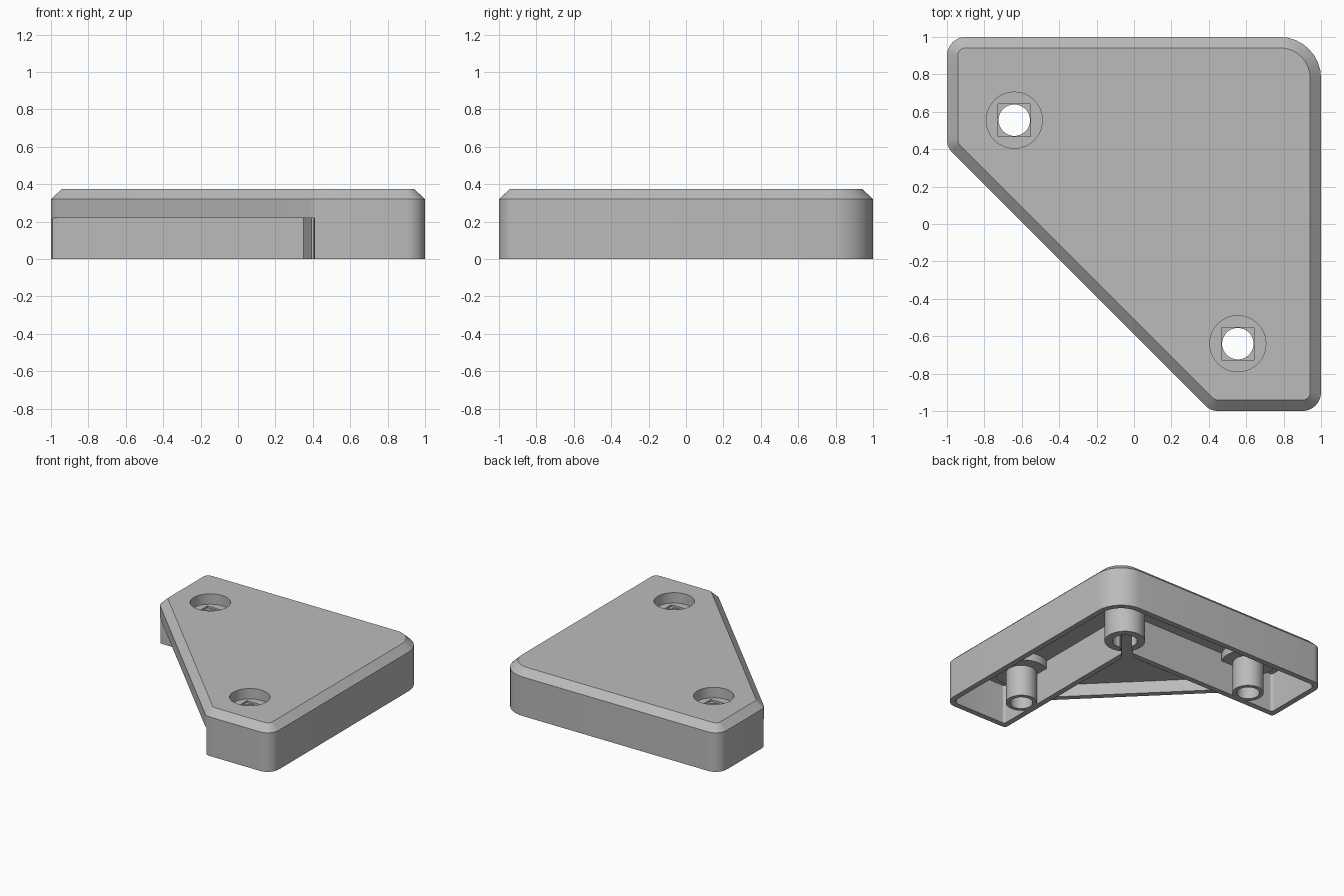
import bpy
import bmesh
import math
from mathutils import Vector

if "Cube" in bpy.data.objects:
    bpy.data.objects.remove(bpy.data.objects["Cube"], do_unlink=True)

WALL = 0.045      # shell thickness
TOP = 0.375
CEILING = 0.32    # underside of the top plate, also where the chamfer starts
SKIRT = 0.22      # lower edge of the diagonal skirt
INNER = 0.41      # inner faces of the two arms
SCREWS = [(-0.64, 0.555), (0.555, -0.64)]
CORNER = (0.555, 0.555)


def rounded(corners, inset=0.0, steps=8):
    """Counter-clockwise outline of (x, y, radius), moved inward and rounded."""
    pts = [Vector(c[:2]) for c in corners]
    n = len(pts)
    out = []
    moved = []
    for i in range(n):
        a = (pts[i] - pts[i - 1]).normalized()
        b = (pts[(i + 1) % n] - pts[i]).normalized()
        na, nb = Vector((-a.y, a.x)), Vector((-b.y, b.x))
        moved.append((pts[i] + inset * (na + nb) / (1 + na.dot(nb)), a, b))
    for (p, a, b), corner in zip(moved, corners):
        if corner[2] == 0:
            out.append(p)
            continue
        r = max(corner[2] - inset, 0.02)
        turn = a.angle(b)
        start = p - a * r * math.tan(turn / 2)
        normal = Vector((-a.y, a.x))
        for k in range(steps + 1):
            t = turn * k / steps
            out.append(start + r * (math.sin(t) * a + (1 - math.cos(t)) * normal))
    return out


def circle(centre, r, steps=48):
    return [Vector(centre) + r * Vector((math.cos(t), math.sin(t)))
            for t in (2 * math.pi * k / steps for k in range(steps))]


def rectangle(centre, w, h, angle=0.0):
    c, s = math.cos(angle), math.sin(angle)
    return [Vector(centre) + Vector((x * c - y * s, x * s + y * c))
            for x, y in ((-w, -h), (w, -h), (w, h), (-w, h))]


def solid(name, *sections):
    """Closed solid through (outline, z) sections with matching points."""
    bm = bmesh.new()
    rings = [[bm.verts.new((p.x, p.y, z)) for p in outline] for outline, z in sections]
    bm.faces.new(rings[0][::-1])
    bm.faces.new(rings[-1])
    for low, high in zip(rings, rings[1:]):
        for i in range(len(low)):
            j = (i + 1) % len(low)
            bm.faces.new((low[i], low[j], high[j], high[i]))
    mesh = bpy.data.meshes.new(name)
    bm.to_mesh(mesh)
    bm.free()
    obj = bpy.data.objects.new(name, mesh)
    bpy.context.collection.objects.link(obj)
    return obj


def prism(name, outline, z0, z1):
    return solid(name, (outline, z0), (outline, z1))


def cut(target, cutter):
    mod = target.modifiers.new("cut", 'BOOLEAN')
    mod.operation, mod.solver, mod.object = 'DIFFERENCE', 'EXACT', cutter
    bpy.context.view_layer.objects.active = target
    bpy.ops.object.modifier_apply(modifier=mod.name)
    bpy.data.objects.remove(cutter, do_unlink=True)


# Chamfered five-sided block
plan = [(1, 1, 0.22), (-1, 1, 0.1), (-1, INNER, 0.1), (INNER, -1, 0.1), (1, -1, 0.1)]
body = solid("corner_bracket", (rounded(plan), 0), (rounded(plan), CEILING),
             (rounded(plan, TOP - CEILING + 0.003), TOP))

# Free space below the diagonal skirt
cut(body, prism("skirt_cutter", rectangle((INNER - 1, INNER - 1), 1, 1), -0.2, SKIRT))

# Pocket behind the diagonal skirt
edge = INNER - 0.0015
tip = INNER - 1 + WALL * math.sqrt(2) - edge
pocket = prism("pocket_cutter", [Vector(p) for p in ((edge, edge), (tip, edge), (edge, tip))],
               -0.1, CEILING)

# L-shaped channel, leaving the screw posts standing
arms = [(1, 1, 0.22), (-1, 1, 0.1), (-1, INNER, 0.06), (INNER, INNER, 0),
        (INNER, -1, 0.06), (1, -1, 0.1)]
channel = prism("channel_cutter", rounded(arms, WALL), -0.1, CEILING)
for at in SCREWS:
    cut(channel, prism("post", circle(at, 0.115), -0.3, 1))
    for space in (channel, pocket):
        cut(space, prism("post_collar", circle(at, 0.2), 0.255, 1))
cut(channel, prism("corner_post", circle(CORNER, 0.15), -0.3, 1))
cut(body, channel)
cut(body, pocket)

# Screw holes with counterbore and shallow square seat
for at in SCREWS:
    cut(body, prism("counterbore", circle(at, 0.15), 0.29, 1))
    cut(body, prism("square_seat", rectangle(at, 0.086, 0.086), 0.275, 0.35))
    cut(body, prism("screw_hole", circle(at, 0.084), -0.5, 0.35))

# Keyhole in the corner post, opening toward the inner corner
cut(body, prism("keyhole", circle(CORNER, 0.092), -0.5, CEILING - 0.002))
cut(body, prism("keyhole_slot", rectangle((0.45, 0.45), 0.12, 0.042, math.pi / 4),
                -0.5, CEILING - 0.001))

# Grey plastic
grey = bpy.data.materials.new("grey_plastic")
grey.use_nodes = True
colour = (0.5, 0.5, 0.5, 1)
grey.diffuse_color = colour
grey.node_tree.nodes["Principled BSDF"].inputs["Base Color"].default_value = colour
body.data.materials.clear()
body.data.materials.append(grey)

bpy.ops.object.select_all(action='DESELECT')
body.select_set(True)
bpy.context.view_layer.objects.active = body
bpy.ops.object.shade_smooth_by_angle(angle=math.radians(30))
